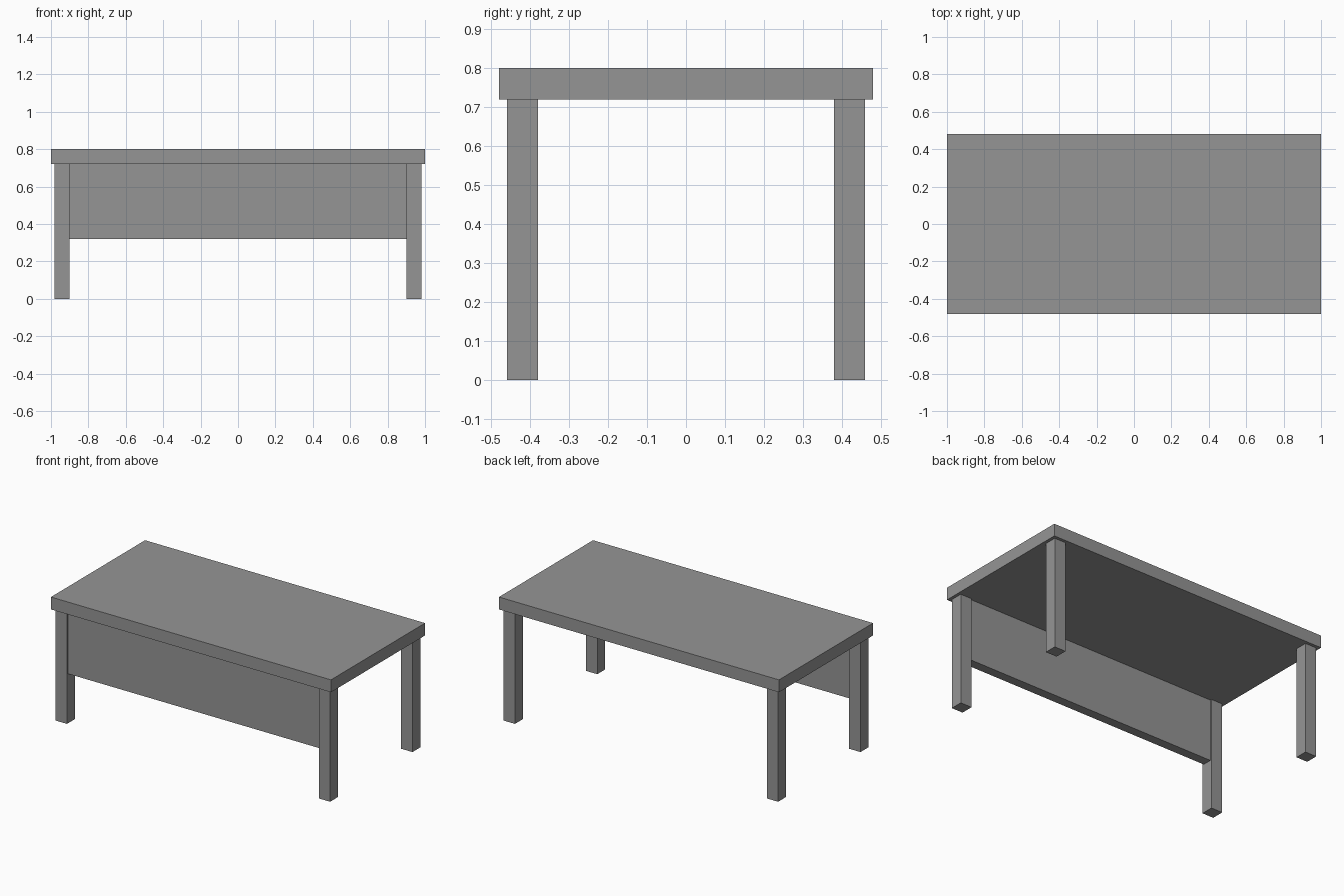
import bpy

# Remove the default cube
cube = bpy.data.objects.get("Cube")
if cube:
    bpy.data.objects.remove(cube, do_unlink=True)

# Single flat grey
grey = bpy.data.materials.new("plain_grey")
grey.use_nodes = True
colour = (0.3, 0.3, 0.3, 1)
grey.diffuse_color = colour
grey.node_tree.nodes["Principled BSDF"].inputs["Base Color"].default_value = colour


def box(name, centre, size):
    bpy.ops.mesh.primitive_cube_add(size=1, location=centre)
    obj = bpy.context.object
    obj.name = name
    obj.scale = size
    bpy.ops.object.transform_apply(location=False, rotation=False, scale=True)
    obj.data.materials.append(grey)
    return obj


LEG = 0.08
TOP = 0.08
HEIGHT = 0.80
UNDER = HEIGHT - TOP
LEG_X, LEG_Y = 0.94, 0.42

# Table top
box("table_top", (0, 0, HEIGHT - TOP / 2), (2, 0.96, TOP))

# Four square legs
for y_name, sy in (("front", -1), ("back", 1)):
    for x_name, sx in (("left", 1), ("right", -1)):
        box(f"{y_name}_{x_name}_leg", (sx * LEG_X, sy * LEG_Y, UNDER / 2), (LEG, LEG, UNDER))

# Modesty panel between the front legs
PANEL = 0.40
box("front_panel", (0, -LEG_Y, UNDER - PANEL / 2), (2 * LEG_X - LEG, 0.06, PANEL))
